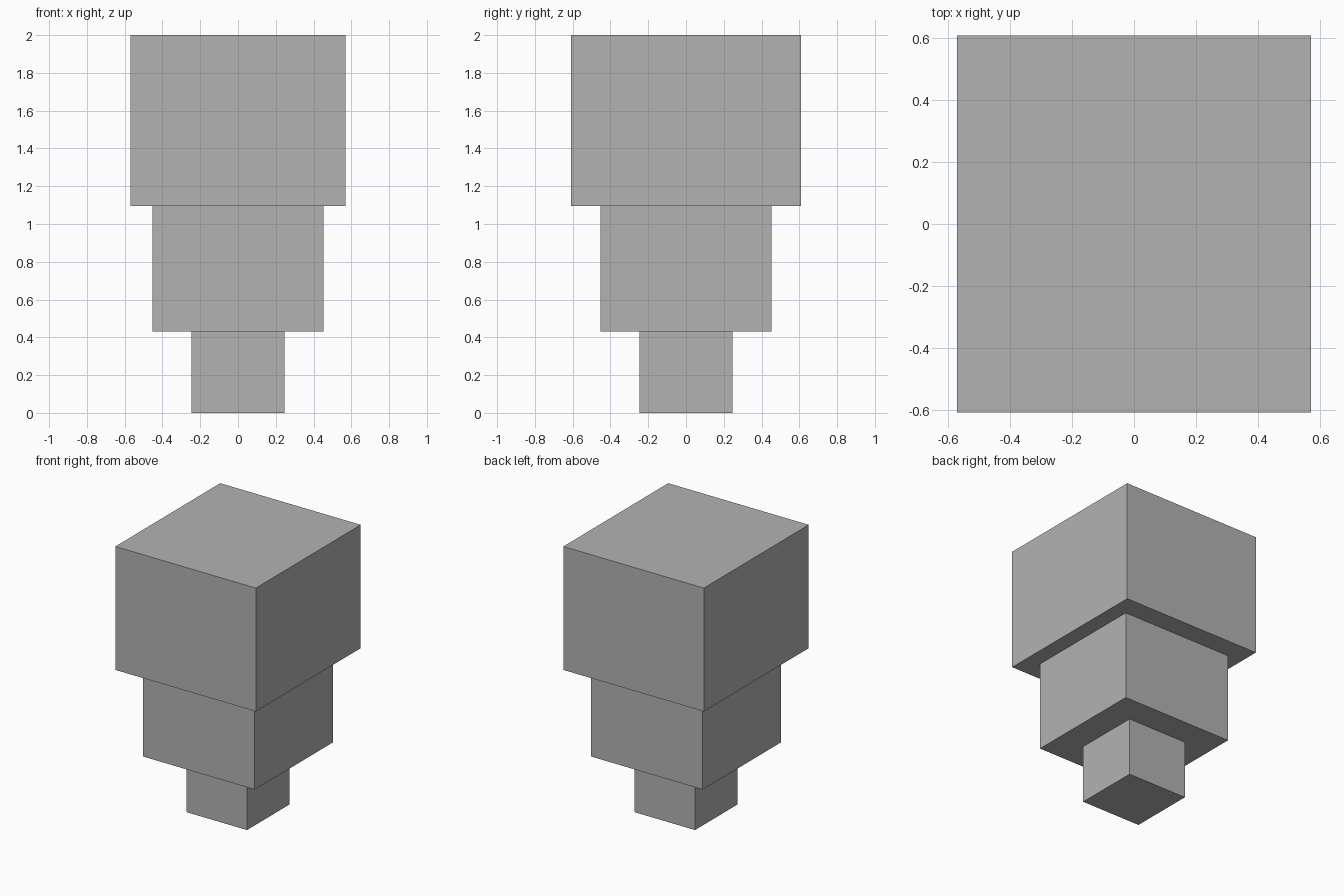
import bpy

cube = bpy.data.objects.get("Cube")
if cube:
    bpy.data.objects.remove(cube, do_unlink=True)

# One plain grey for the whole model
grey = bpy.data.materials.new("plain_grey")
colour = (0.45, 0.45, 0.45, 1)
grey.use_nodes = True
grey.diffuse_color = colour
grey.node_tree.nodes["Principled BSDF"].inputs["Base Color"].default_value = colour


def block(name, width, depth, bottom, top):
    """Add a box centred on the z axis between two heights."""
    bpy.ops.mesh.primitive_cube_add(size=1, location=(0, 0, (bottom + top) / 2))
    obj = bpy.context.object
    obj.name = name
    obj.scale = (width, depth, top - bottom)
    bpy.ops.object.transform_apply(location=False, rotation=False, scale=True)
    obj.data.materials.append(grey)
    return obj


# Three stacked blocks, widening upwards
block("lower_block", 0.49, 0.49, 0, 0.432)
block("middle_block", 0.906, 0.906, 0.432, 1.095)
block("upper_block", 1.14, 1.215, 1.095, 2)
